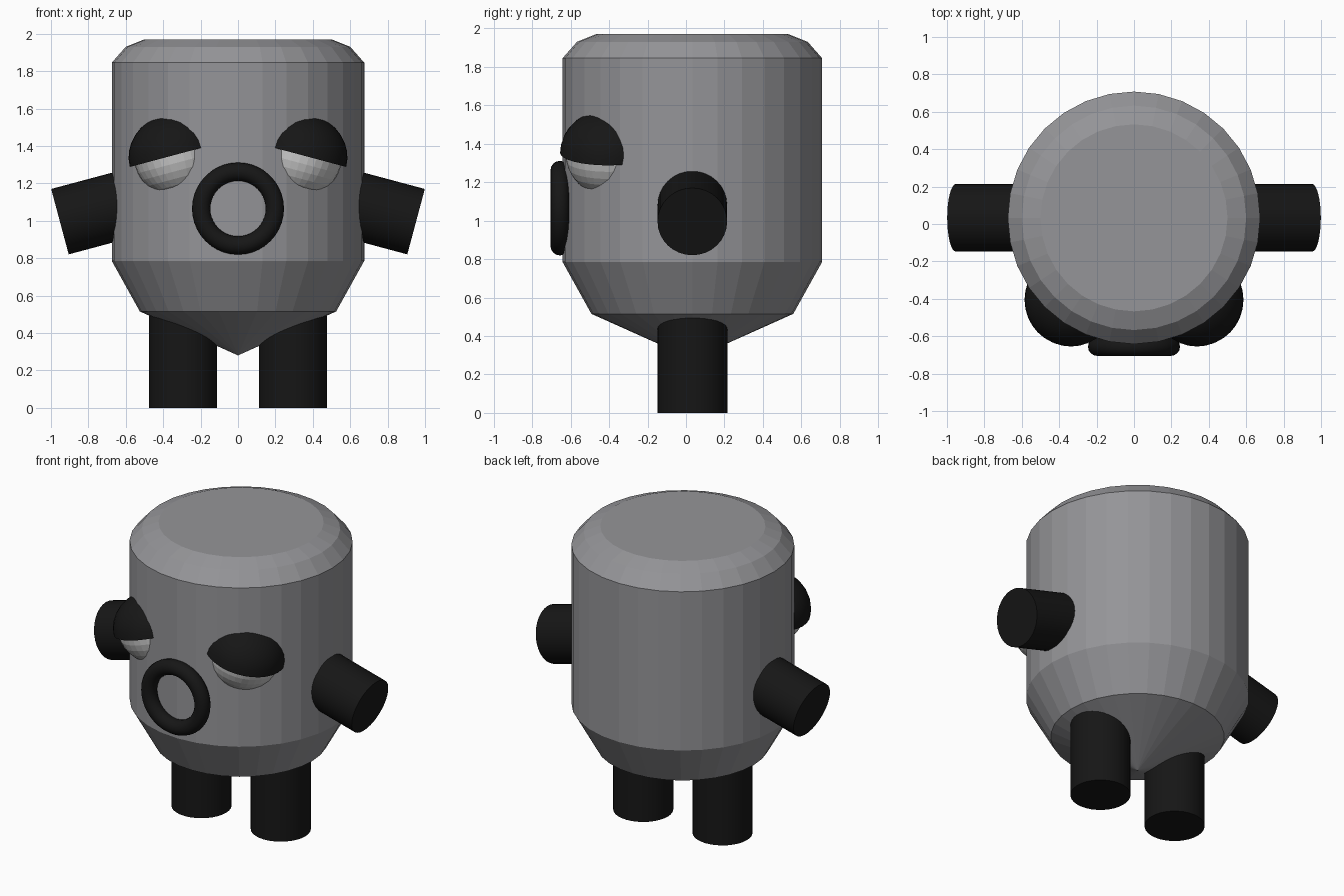
import bpy, bmesh, math
from mathutils import Matrix, Vector

if "Cube" in bpy.data.objects:
    bpy.data.objects.remove(bpy.data.objects["Cube"])

CY = 0.033          # depth of the body axis
TILT = math.radians(15)


def material(name, r, g, b):
    m = bpy.data.materials.new(name)
    m.diffuse_color = (r, g, b, 1)
    m.use_nodes = True
    m.node_tree.nodes["Principled BSDF"].inputs["Base Color"].default_value = m.diffuse_color
    return m


grey = material("grey", 0.3, 0.3, 0.315)
dark = material("dark", 0.008, 0.008, 0.008)
white = material("white", 0.8, 0.8, 0.8)


def finish(bm, name, mat, smooth=False):
    bmesh.ops.recalc_face_normals(bm, faces=bm.faces)
    mesh = bpy.data.meshes.new(name)
    bm.to_mesh(mesh)
    bm.free()
    mesh.materials.append(mat)
    ob = bpy.data.objects.new(name, mesh)
    bpy.context.collection.objects.link(ob)
    if smooth:
        bpy.ops.object.select_all(action='DESELECT')
        ob.select_set(True)
        bpy.context.view_layer.objects.active = ob
        bpy.ops.object.shade_smooth_by_angle(angle=math.radians(35))
    return ob


def lathe(name, profile, mat, matrix, steps=32, smooth=False):
    """Revolve (radius, height) points around local z."""
    bm = bmesh.new()
    vs = [bm.verts.new((r, 0, z)) for r, z in profile]
    es = [bm.edges.new(p) for p in zip(vs, vs[1:])]
    bmesh.ops.spin(bm, geom=vs + es, cent=(0, 0, 0), axis=(0, 0, 1),
                   angle=math.tau, steps=steps, use_duplicate=False)
    bmesh.ops.remove_doubles(bm, verts=bm.verts, dist=1e-4)
    bm.transform(matrix)
    return finish(bm, name, mat, smooth)


def rod(name, start, end, radius):
    a, b = Vector(start), Vector(end)
    d = b - a
    m = Matrix.Translation(a) @ d.to_track_quat('Z', 'Y').to_matrix().to_4x4()
    lathe(name, [(0, 0), (radius, 0), (radius, d.length), (0, d.length)],
          dark, m, smooth=True)


# Faceted barrel body with pointed underside and bevelled top
lathe("body", [(0, 0.28), (0.525, 0.515), (0.675, 0.785), (0.675, 1.845),
               (0.6, 1.93), (0.5, 1.97), (0, 1.97)],
      grey, Matrix.Translation((0, CY, 0)))

# Round ring mouth on the front
ring = [(0.197 + 0.049 * math.cos(t), 0.049 * math.sin(t))
        for t in (math.tau * i / 16 for i in range(17))]
lathe("mouth_ring", ring, dark,
      Matrix.Translation((0, -0.656, 1.065)) @ Matrix.Rotation(math.pi / 2, 4, 'X'),
      steps=40, smooth=True)

for side, label in ((-1, "left"), (1, "right")):
    # Legs and drooping arms
    rod(label + "_leg", (side * 0.293, CY, 0), (side * 0.293, CY, 0.58), 0.182)
    rod(label + "_arm", (side * 0.47, CY, 1.124), (side * 0.952, CY, 0.995), 0.181)

    # Eyeball and half-closed lid, both tilted outwards
    place = (Matrix.Translation((side * 0.337, -0.405, 1.352))
             @ Matrix.Rotation(side * TILT, 4, 'Y'))
    bm = bmesh.new()
    bmesh.ops.create_uvsphere(bm, u_segments=32, v_segments=16, radius=0.222)
    bm.transform(place)
    finish(bm, label + "_eyeball", white)
    dome = [(0, 0)] + [(0.25 * math.cos(t), 0.224 * math.sin(t))
                       for t in (math.pi / 2 * i / 8 for i in range(9))]
    lathe(label + "_eyelid", dome, dark, place, smooth=True)
